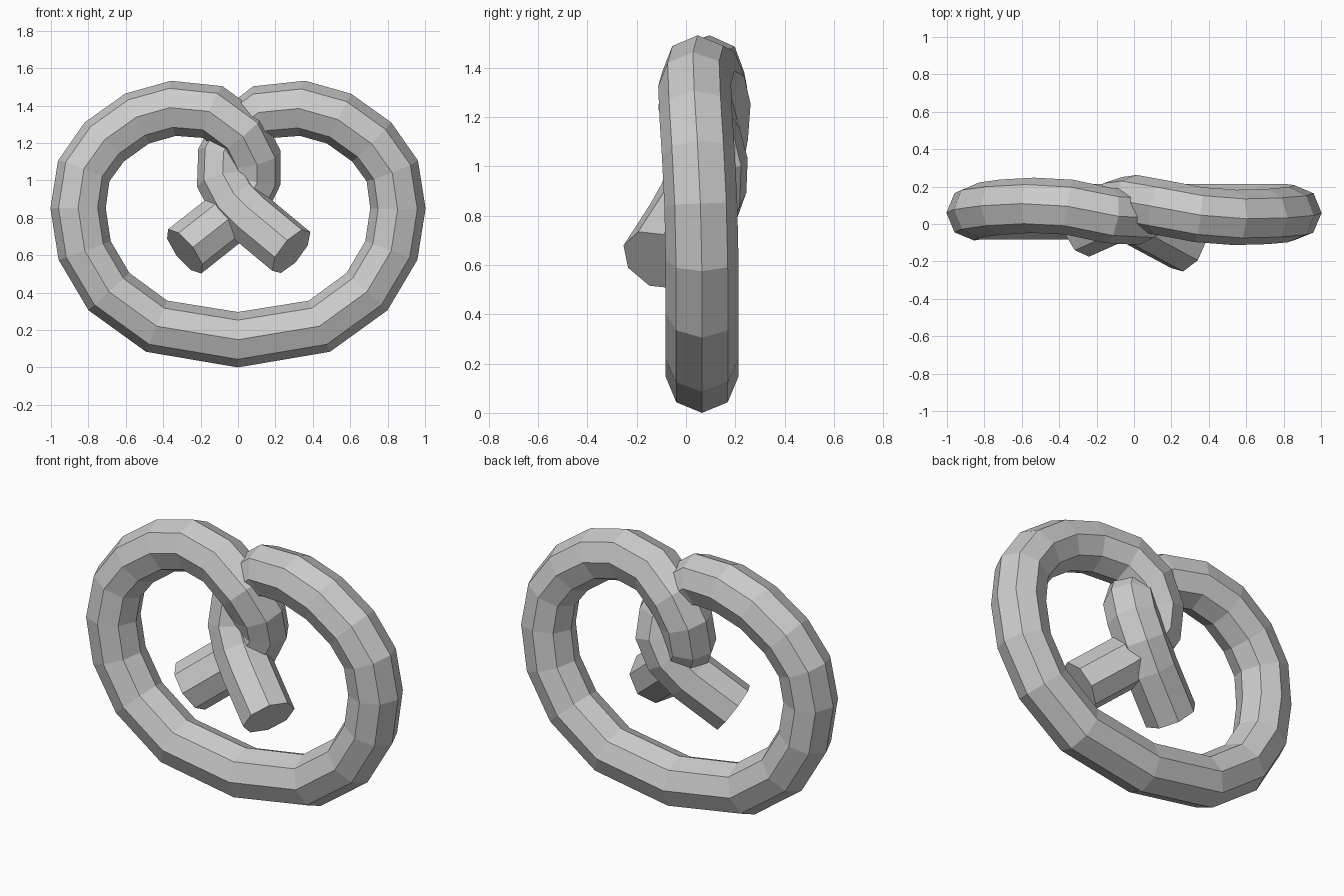
import bpy, bmesh, math
from mathutils import Vector, Quaternion

if "Cube" in bpy.data.objects:
    bpy.data.objects.remove(bpy.data.objects["Cube"])

RADIUS, SIDES = 0.148, 8

# Half loop seen from the front (mirrored for the other side): |x|, z
half = [(.435, .22), (.69, .405), (.82, .625), (.855, .85), (.825, 1.05),
        (.715, 1.205), (.54, 1.33), (.345, 1.385), (.135, 1.365)]
depth_left = [.065, .065, .065, .06, .075, .09, .1, .09, .045]
depth_right = [.065, .065, .065, .06, .05, .04, .035, .05, .09]

# Twisted arms: the left one crosses in front, then tucks behind the right one
arm_left = [(.02, .035, 1.25), (.085, .075, 1.12), (.085, .105, 1.01),
            (.03, .1, .9), (-.07, .06, .79), (-.285, -.035, .62)]
arm_right = [(0, .115, 1.26), (-.07, .105, 1.13), (-.075, .08, 1.0),
             (-.01, .04, .88), (.08, -.01, .79), (.285, -.12, .62)]

left = [Vector((-x, y, z)) for (x, z), y in zip(half, depth_left)] + [Vector(p) for p in arm_left]
right = [Vector((x, y, z)) for (x, z), y in zip(half, depth_right)] + [Vector(p) for p in arm_right]
path = left[::-1] + [Vector((0, .065, .148))] + right
mid = len(left)


def tangent(i):
    a = (path[i] - path[i - 1]).normalized() if i > 0 else Vector()
    b = (path[i + 1] - path[i]).normalized() if i < len(path) - 1 else Vector()
    return (a + b).normalized()


# Carry the cross-section direction along the path from the bottom both ways
normals = {mid: Vector((0, 1, 0))}
for step in (1, -1):
    i = mid
    while 0 <= i + step < len(path):
        turn = tangent(i).rotation_difference(tangent(i + step))
        normals[i + step] = turn @ normals[i]
        i += step

# Sweep the octagon
bm = bmesh.new()
rings = []
for i, p in enumerate(path):
    t = tangent(i)
    rings.append([bm.verts.new(p + Quaternion(t, math.tau * k / SIDES) @ normals[i] * RADIUS)
                  for k in range(SIDES)])
for a, b in zip(rings, rings[1:]):
    for k in range(SIDES):
        n = (k + 1) % SIDES
        bm.faces.new((a[k], a[n], b[n], b[k]))
bm.faces.new(rings[0][::-1])
bm.faces.new(rings[-1])
bmesh.ops.recalc_face_normals(bm, faces=bm.faces)

mesh = bpy.data.meshes.new("pretzel")
bm.to_mesh(mesh)
bm.free()
bpy.context.collection.objects.link(bpy.data.objects.new("pretzel", mesh))
